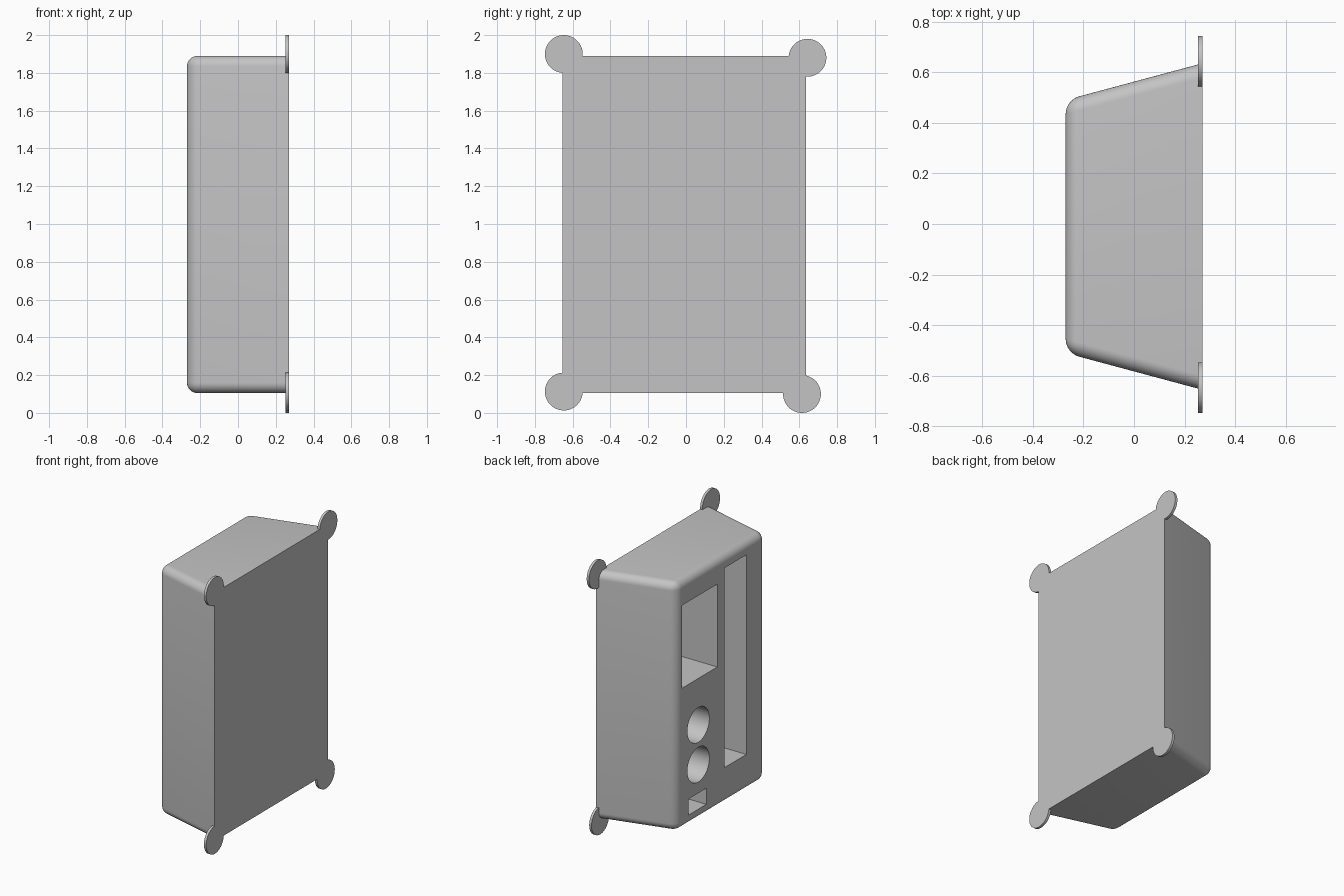
import bpy, bmesh, math
from mathutils import Matrix

old = bpy.data.objects.get("Cube")
if old:
    bpy.data.objects.remove(old, do_unlink=True)

grey = bpy.data.materials.new("plain grey")
grey.use_nodes = True
colour = (0.55, 0.55, 0.55, 1)
grey.diffuse_color = colour
grey.node_tree.nodes["Principled BSDF"].inputs["Base Color"].default_value = colour

BACK, FRONT = 0.27, -0.27      # mounting plane and pocketed face, along x
FLOOR = 0.25                   # how far in the pockets reach


def make(name, bm):
    bmesh.ops.recalc_face_normals(bm, faces=bm.faces)
    mesh = bpy.data.meshes.new(name)
    bm.to_mesh(mesh)
    bm.free()
    mesh.materials.append(grey)
    ob = bpy.data.objects.new(name, mesh)
    bpy.context.collection.objects.link(ob)
    return ob


def box(name, x0, x1, y0, y1, z0, z1):
    bm = bmesh.new()
    bmesh.ops.create_cube(bm, size=1)
    for v in bm.verts:
        v.co = (x1 if v.co.x > 0 else x0, y1 if v.co.y > 0 else y0, z1 if v.co.z > 0 else z0)
    return make(name, bm)


def disc(name, x0, x1, y, z, radius):
    bm = bmesh.new()
    place = Matrix.Translation(((x0 + x1) / 2, y, z)) @ Matrix.Rotation(math.pi / 2, 4, 'Y')
    bmesh.ops.create_cone(bm, cap_ends=True, segments=64, radius1=radius, radius2=radius,
                          depth=x1 - x0, matrix=place)
    return make(name, bm)


def smooth(ob):
    bpy.ops.object.select_all(action='DESELECT')
    ob.select_set(True)
    bpy.context.view_layer.objects.active = ob
    bpy.ops.object.shade_smooth_by_angle(angle=math.radians(30))


# Tapered housing, rounded everywhere except around the mounting plane
bm = bmesh.new()
bmesh.ops.create_cube(bm, size=1)
for v in bm.verts:
    back = v.co.x > 0
    half = 0.645 if back else 0.5
    v.co = (BACK if back else FRONT,
            -0.01 + (half if v.co.y > 0 else -half),
            1.89 if v.co.z > 0 else 0.105)
edges = [e for e in bm.edges if any(v.co.x < 0 for v in e.verts)]
bmesh.ops.bevel(bm, geom=edges, offset=0.055, segments=8, profile=0.5, affect='EDGES')
housing = make("housing", bm)

# Pockets sunk into the front face
start = FRONT - 0.1
cutters = [
    box("screen_cutter", start, FLOOR, 0.03, 0.43, 1.12, 1.715),
    box("slot_cutter", start, FLOOR, -0.30, -0.05, 0.365, 1.80),
    box("port_cutter", start, FLOOR, 0.155, 0.36, 0.18, 0.295),
    disc("upper_hole_cutter", start, FLOOR, 0.245, 0.786, 0.125),
    disc("lower_hole_cutter", start, FLOOR, 0.245, 0.50, 0.125),
]
bpy.context.view_layer.objects.active = housing
for cutter in cutters:
    cutter.hide_render = True
    mod = housing.modifiers.new(cutter.name, 'BOOLEAN')
    mod.operation = 'DIFFERENCE'
    mod.solver = 'EXACT'
    mod.object = cutter
    bpy.ops.object.modifier_apply(modifier=mod.name)
for cutter in cutters:
    bpy.data.objects.remove(cutter, do_unlink=True)
smooth(housing)

# Round mounting tabs at the four corners
tabs = {
    "upper_front_tab": (-0.647, 1.90),
    "upper_rear_tab": (0.643, 1.88),
    "lower_front_tab": (-0.647, 0.113),
    "lower_rear_tab": (0.614, 0.10),
}
for name, (y, z) in tabs.items():
    smooth(disc(name, 0.252, BACK, y, z, 0.1))
